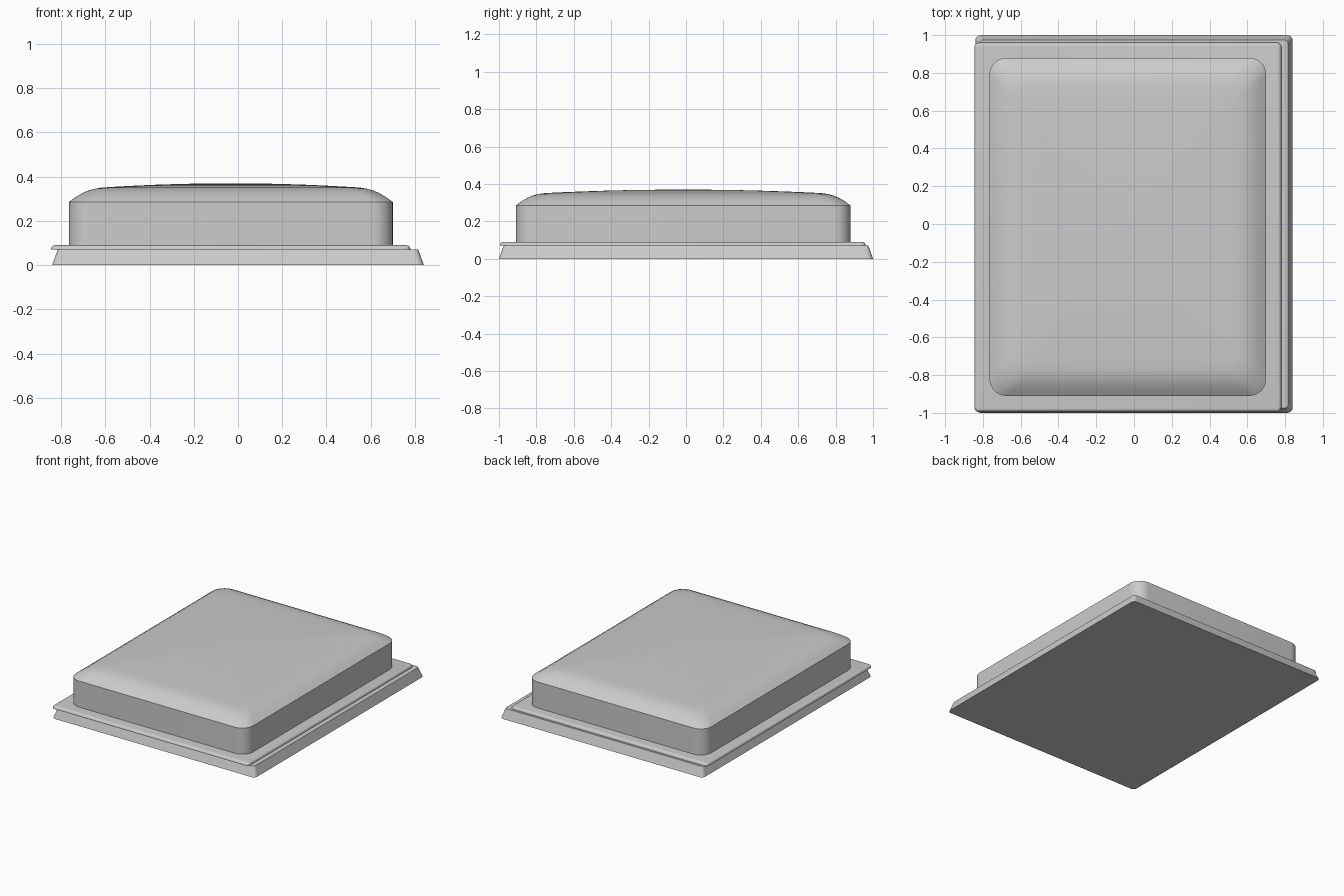
import bpy, bmesh, math

cube = bpy.data.objects.get("Cube")
if cube:
    bpy.data.objects.remove(cube)

grey = bpy.data.materials.new("light_grey")
grey.use_nodes = True
colour = (0.6, 0.6, 0.6, 1)
grey.diffuse_color = colour
grey.node_tree.nodes["Principled BSDF"].inputs["Base Color"].default_value = colour


def ring(bm, centre, hx, hy, radius, z, steps=8):
    """Rounded rectangle of vertices at height z."""
    verts = []
    for k, (sx, sy) in enumerate(((1, 1), (-1, 1), (-1, -1), (1, -1))):
        for i in range(steps + 1):
            a = math.pi / 2 * (k + i / steps)
            x = sx * (hx - radius) + radius * math.cos(a)
            y = sy * (hy - radius) + radius * math.sin(a)
            verts.append(bm.verts.new((centre[0] + x, centre[1] + y, z)))
    return verts


def loft(name, x_range, y_range, layers):
    """Skin rounded rectangles; each layer is (inset, radius, z, scale)."""
    centre = (sum(x_range) / 2, sum(y_range) / 2)
    hx = (x_range[1] - x_range[0]) / 2
    hy = (y_range[1] - y_range[0]) / 2
    bm = bmesh.new()
    rings = [ring(bm, centre, (hx - d) * s, (hy - d) * s, r * s, z)
             for d, r, z, s in layers]
    bm.faces.new(rings[0][::-1])
    for low, high in zip(rings, rings[1:]):
        for i in range(len(low)):
            j = (i + 1) % len(low)
            bm.faces.new((low[i], low[j], high[j], high[i]))
    bm.faces.new(rings[-1])
    mesh = bpy.data.meshes.new(name)
    bm.to_mesh(mesh)
    bm.free()
    mesh.materials.append(grey)
    obj = bpy.data.objects.new(name, mesh)
    bpy.context.collection.objects.link(obj)
    bpy.ops.object.select_all(action="DESELECT")
    obj.select_set(True)
    bpy.context.view_layer.objects.active = obj
    bpy.ops.object.shade_smooth_by_angle(angle=math.radians(30))


# Sloped base
loft("base", (-0.84, 0.84), (-1, 1), [(0, 0.03, 0, 1), (0.025, 0.02, 0.07, 1)])

# Offset plate with a rounded upper edge
edge = 0.018
plate = [(0, 0.025, 0.07, 1)]
for i in range(7):
    a = math.pi / 2 * i / 6
    inset = edge * (1 - math.cos(a))
    plate.append((inset, 0.025 - inset, 0.072 + edge * math.sin(a), 1))
loft("plate", (-0.845, 0.78), (-0.995, 0.96), plate)

# Raised block: straight walls, rounded shoulder, gently domed top
block = [(0, 0.09, 0.08, 1), (0, 0.09, 0.285, 1)]
for d, z in ((0.03, 0.307), (0.06, 0.325), (0.09, 0.338), (0.12, 0.346),
             (0.145, 0.350), (0.17, 0.352)):
    block.append((d, 0.09, z, 1))
for s in (0.9, 0.75, 0.6, 0.45, 0.3, 0.15, 0.03):
    block.append((0.17, 0.09, 0.37 - 0.018 * s * s, s))
loft("raised_block", (-0.765, 0.70), (-0.91, 0.88), block)
